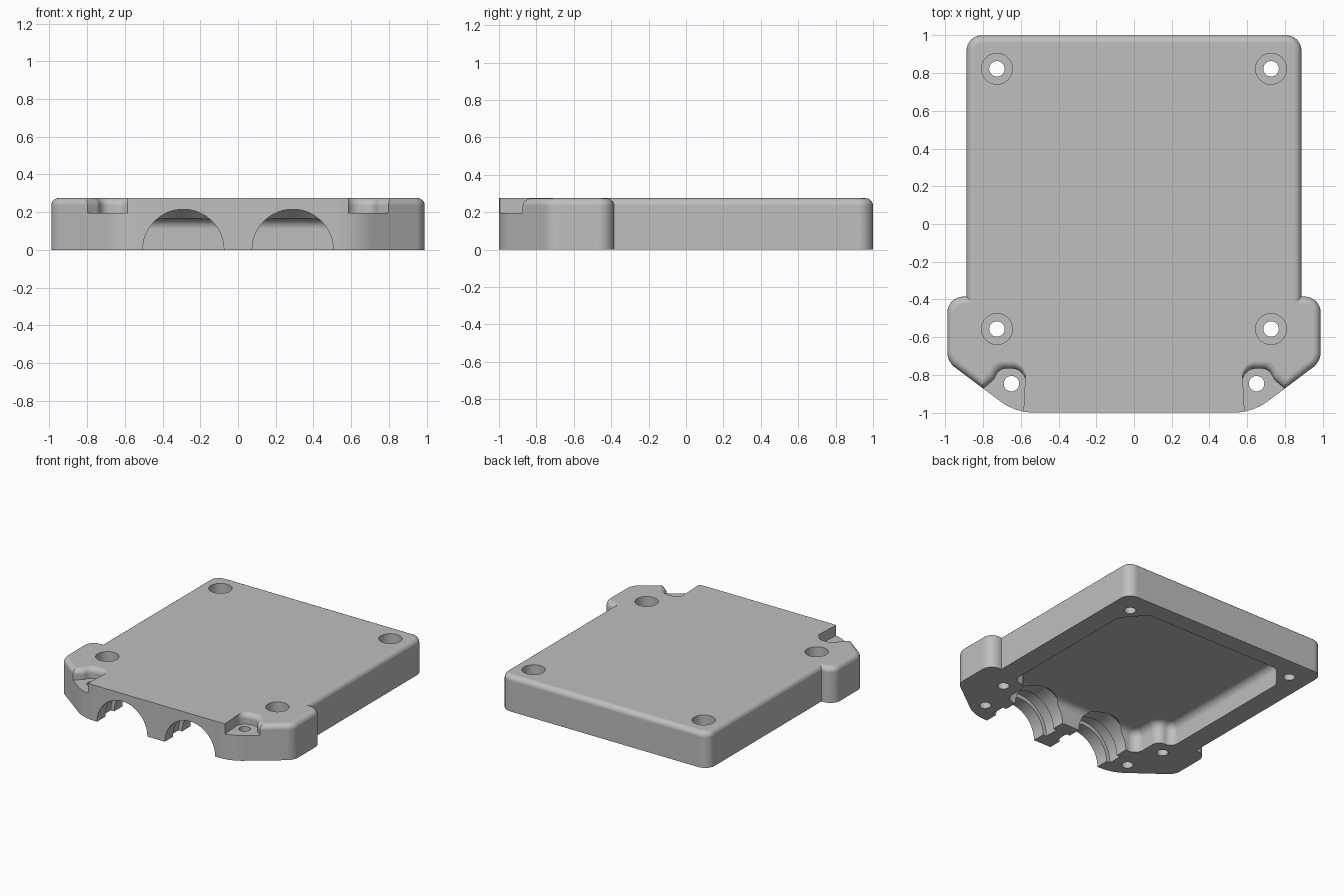
import bpy, bmesh, math
from mathutils import Vector

if "Cube" in bpy.data.objects:
    bpy.data.objects.remove(bpy.data.objects["Cube"])

H = 0.275          # overall height
grey = bpy.data.materials.new("plain grey")
grey.diffuse_color = (0.52, 0.52, 0.52, 1)
grey.use_nodes = True
grey.node_tree.nodes["Principled BSDF"].inputs["Base Color"].default_value = grey.diffuse_color


def rounded(pts, seg=8):
    """Replace each (x, y, r) corner of a closed outline by an arc."""
    out = []
    for i, (x, y, r) in enumerate(pts):
        p = Vector((x, y))
        if r == 0:
            out.append(p)
            continue
        a = (Vector(pts[i - 1][:2]) - p).normalized()
        b = (Vector(pts[(i + 1) % len(pts)][:2]) - p).normalized()
        half = a.angle(b) / 2
        c = p + (a + b).normalized() * (r / math.sin(half))
        t = r / math.tan(half)
        s, e = p + a * t - c, p + b * t - c
        turn = s.angle_signed(e)
        a0 = math.atan2(s.y, s.x)
        for k in range(seg + 1):
            ang = a0 - turn * k / seg
            out.append(c + Vector((math.cos(ang), math.sin(ang))) * r)
    return out


def mirrored(half):
    return half + [(-x, y, r) for x, y, r in reversed(half)]


def make(name, bm):
    bmesh.ops.recalc_face_normals(bm, faces=bm.faces)
    me = bpy.data.meshes.new(name)
    bm.to_mesh(me)
    bm.free()
    me.materials.append(grey)
    ob = bpy.data.objects.new(name, me)
    bpy.context.collection.objects.link(ob)
    return ob


def loft(name, layers):
    """Skin a stack of (outline, z) layers with equal point counts."""
    bm = bmesh.new()
    rings = [[bm.verts.new((p.x, p.y, z)) for p in o] for o, z in layers]
    n = len(rings[0])
    for lo, hi in zip(rings, rings[1:]):
        for i in range(n):
            j = (i + 1) % n
            bm.faces.new((lo[i], lo[j], hi[j], hi[i]))
    bm.faces.new(rings[0][::-1])
    bm.faces.new(rings[-1])
    return make(name, bm)


def fillet_top(ob, z, width, keep=lambda m: True):
    """Round the rim edges lying at height z."""
    bm = bmesh.new()
    bm.from_mesh(ob.data)
    bm.normal_update()
    rim = [e for e in bm.edges
           if all(abs(v.co.z - z) < 1e-4 for v in e.verts)
           and any(abs(f.normal.z) < 0.5 for f in e.link_faces)
           and keep((e.verts[0].co + e.verts[1].co) / 2)]
    bmesh.ops.bevel(bm, geom=rim, offset=width, segments=5, profile=0.5,
                    affect='EDGES', clamp_overlap=False)
    bm.to_mesh(ob.data)
    bm.free()


def cylinder(name, r, start, end, seg=40, r2=None):
    s, e = Vector(start), Vector(end)
    bm = bmesh.new()
    bmesh.ops.create_cone(bm, cap_ends=True, segments=seg, radius1=r,
                          radius2=r if r2 is None else r2, depth=(e - s).length)
    bm.transform(Vector((0, 0, 1)).rotation_difference(e - s).to_matrix().to_4x4())
    bmesh.ops.translate(bm, vec=(s + e) / 2, verts=bm.verts)
    return make(name, bm)


def cut(ob, cutter):
    mod = ob.modifiers.new("cut", 'BOOLEAN')
    mod.operation, mod.solver, mod.object = 'DIFFERENCE', 'EXACT', cutter
    bpy.context.view_layer.objects.active = ob
    bpy.ops.object.modifier_apply(modifier=mod.name)
    bpy.data.objects.remove(cutter)


# shell: rounded slab with a wider, tapered front; rim left square along the front
body = rounded(mirrored([
    (0.63, -1, 0.3), (0.99, -0.73, 0.1), (0.99, -0.385, 0.085),
    (0.888, -0.385, 0), (0.888, 1, 0.08)]))
cover = loft("cover_shell", [(body, 0), (body, H)])
fillet_top(cover, H, 0.04, lambda m: not (abs(m.x) < 0.66 and m.y < -0.8))


# screw pockets in the tapered front corners, flaring outward at the top
def pocket_outline(s, d):
    pts = [(0.592, -1.1, 0), (0.572, -0.767 + d, 0.07),
           (0.715 + 0.7 * d, -0.767 + d, 0.06), (0.742 + 0.7 * d, -0.825 + d, 0.05),
           (0.86 + 0.7 * d, -0.925 + d, 0), (0.9 + d, -1.1, 0)]
    return rounded([(s * x, y, r) for x, y, r in pts])


W = 0.04
for s in (-1, 1):
    layers = [(pocket_outline(s, 0), 0.195)]
    for k in range(6):
        t = k / 5 * math.pi / 2
        layers.append((pocket_outline(s, W * (1 - math.cos(t))), H - W + W * math.sin(t)))
    layers.append((pocket_outline(s, W), 0.4))
    cut(cover, loft("pocket", layers))

# hollow underside, stepping inward around the screw bosses
hollow = rounded(mirrored([
    (0.6, -0.69, 0.07), (0.6, -0.455, 0.06), (0.725, -0.45, 0.06),
    (0.725, 0.69, 0.07), (0.58, 0.86, 0.07)]))
cavity = loft("cavity", [(hollow, -0.1), (hollow, 0.165)])
fillet_top(cavity, 0.165, 0.055)
cut(cover, cavity)

for s in (-1, 1):
    # cable channel with a wider retaining groove and a tapered inner end
    x = s * 0.29
    cut(cover, cylinder("channel", 0.215, (x, -1.2, 0), (x, -0.66, 0), 64))
    cut(cover, cylinder("channel_end", 0.215, (x, -0.661, 0), (x, -0.6, 0), 64, 0.164))
    cut(cover, cylinder("groove", 0.245, (x, -0.9, 0), (x, -0.79, 0), 64))
    # counterbored body screws
    for y in (-0.557, 0.823):
        cut(cover, cylinder("counterbore", 0.082, (s * 0.727, y, 0.13), (s * 0.727, y, 0.5)))
        cut(cover, cylinder("screw_hole", 0.041, (s * 0.727, y, -0.2), (s * 0.727, y, 0.5)))
    # front clamp screws
    cut(cover, cylinder("clamp_hole", 0.041, (s * 0.65, -0.847, -0.2), (s * 0.65, -0.847, 0.5)))

bpy.ops.object.select_all(action='DESELECT')
cover.select_set(True)
bpy.context.view_layer.objects.active = cover
bpy.ops.object.shade_smooth_by_angle(angle=math.radians(30))
# keep the large flat faces evenly shaded beside the fillets
normals = cover.modifiers.new("even_normals", 'WEIGHTED_NORMAL')
normals.keep_sharp = True
